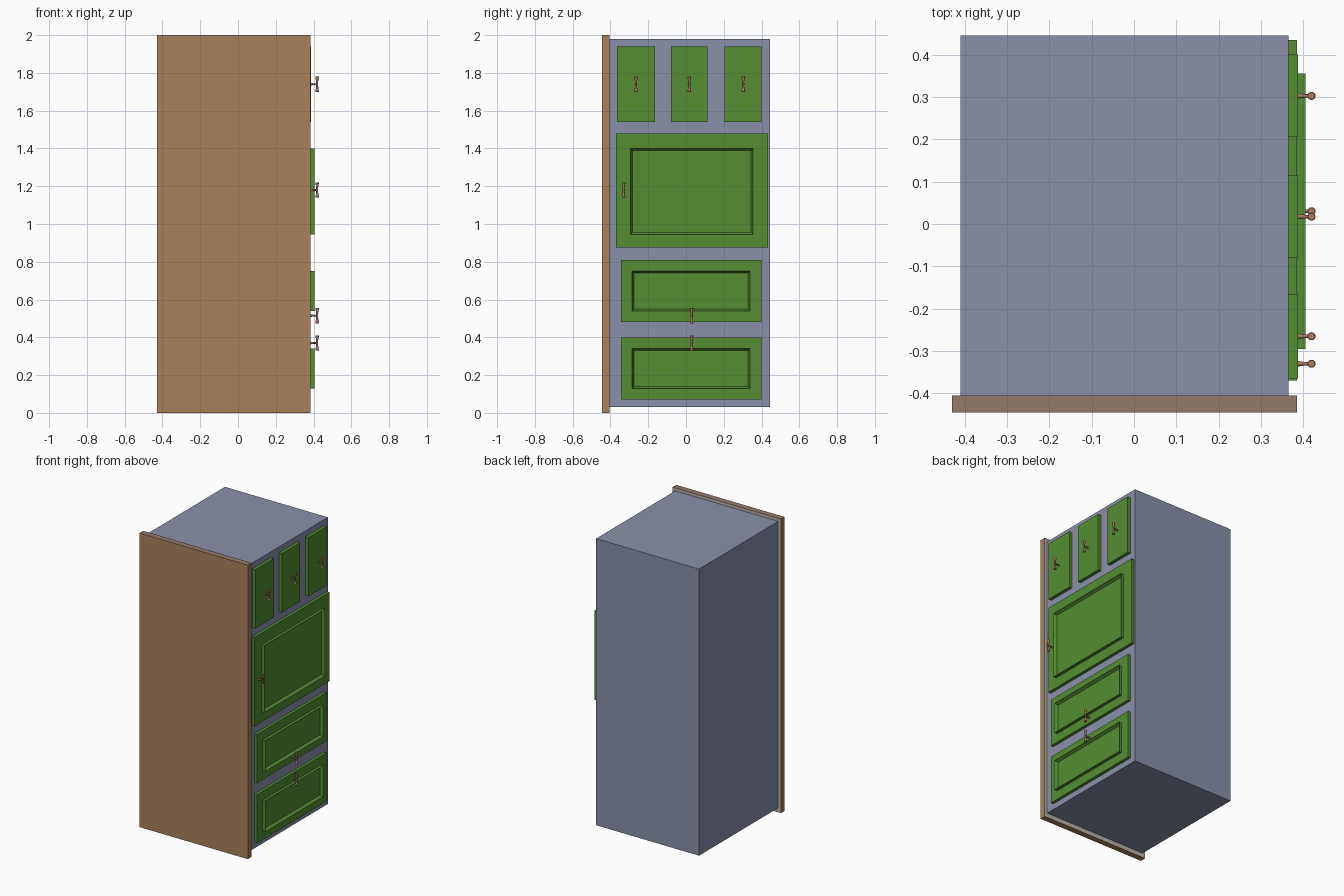
import bpy, bmesh, math
from mathutils import Matrix, Vector

if "Cube" in bpy.data.objects:
    bpy.data.objects.remove(bpy.data.objects["Cube"], do_unlink=True)


def material(name, rgb):
    linear = [(c / 255) ** 2.2 for c in rgb] + [1]
    m = bpy.data.materials.new(name)
    m.use_nodes = True
    m.diffuse_color = linear
    m.node_tree.nodes["Principled BSDF"].inputs["Base Color"].default_value = linear
    return m


grey = material("blue_grey_paint", (136, 143, 167))
green = material("green_paint", (84, 140, 54))
wood = material("wood", (166, 129, 91))
dark_wood = material("wood_top_edge", (147, 121, 106))
pale = material("pale_backing", (184, 176, 168))
copper = material("copper_handle", (172, 124, 96))


def finish(bm, name, *mats):
    mesh = bpy.data.meshes.new(name)
    bm.normal_update()
    bm.to_mesh(mesh)
    bm.free()
    obj = bpy.data.objects.new(name, mesh)
    bpy.context.collection.objects.link(obj)
    for m in mats:
        mesh.materials.append(m)
    return obj


def box_mesh(low, high):
    low, high = Vector(low), Vector(high)
    bm = bmesh.new()
    bmesh.ops.create_cube(bm, size=1, matrix=Matrix.Translation((low + high) / 2)
                          @ Matrix.Diagonal((*(high - low), 1)))
    return bm


# Cabinet body
finish(box_mesh((-0.41, -0.405, 0.03), (0.365, 0.445, 1.98)), "cabinet_body", grey)

# Side board, with its own colours on the top edge and the inner face
bm = box_mesh((-0.43, -0.445, 0), (0.385, -0.405, 2))
bm.normal_update()
for f in bm.faces:
    f.material_index = 1 if f.normal.z > 0.5 else 2 if f.normal.y > 0.5 else 0
finish(bm, "side_board", wood, dark_wood, pale)


def front_panel(name, y0, y1, z0, z1, face=0.385, frame=None):
    """Door or drawer front, optionally with a raised moulding frame."""
    finish(box_mesh((0.36, y0, z0), (face, y1, z1)), name, green)
    if frame:
        a, b, c, d = frame
        bm = box_mesh((face - 0.005, a, c), (0.405, b, d))
        bm.normal_update()
        outer = [f for f in bm.faces if f.normal.x > 0.5]
        bmesh.ops.inset_region(bm, faces=outer, thickness=0.015)
        for v in outer[0].verts:
            v.co.x = face + 0.001
        finish(bm, name + "_moulding", green)


def lathe(name, profile, matrix, segments=16):
    """Spin (radius, height) points about z, then place the result."""
    bm = bmesh.new()
    points = [bm.verts.new((r, 0, h)) for r, h in profile]
    edges = [bm.edges.new(pair) for pair in zip(points, points[1:])]
    bmesh.ops.spin(bm, geom=points + edges, cent=(0, 0, 0), axis=(0, 0, 1),
                   angle=math.tau, steps=segments)
    bmesh.ops.remove_doubles(bm, verts=bm.verts, dist=0.0001)
    bmesh.ops.recalc_face_normals(bm, faces=bm.faces)
    bm.transform(matrix)
    obj = finish(bm, name, copper)
    bpy.ops.object.select_all(action="DESELECT")
    obj.select_set(True)
    bpy.context.view_layer.objects.active = obj
    bpy.ops.object.shade_smooth_by_angle()


def handle(name, y, z):
    """Tapered stem carrying a waisted upright grip."""
    stem = [(0, 0), (0.007, 0), (0.004, 0.02), (0.004, 0.036), (0, 0.036)]
    half = [(0.005, 0.004), (0.006, 0.018), (0.0095, 0.038), (0.008, 0.041), (0, 0.041)]
    grip = [(r, -h) for r, h in reversed(half)] + half
    lathe(name + "_stem", stem,
          Matrix.Translation((0.384, y, z)) @ Matrix.Rotation(math.pi / 2, 4, "Y"))
    lathe(name + "_grip", grip, Matrix.Translation((0.419, y, z)))


# Three small upper doors
for i, (y0, y1) in enumerate([(-0.365, -0.165), (-0.08, 0.115), (0.205, 0.4)], 1):
    front_panel(f"upper_door_{i}", y0, y1, 1.54, 1.94, face=0.387)
    handle(f"upper_handle_{i}", (y0 + y1) / 2, 1.74)

# Large middle door
front_panel("middle_door", -0.37, 0.435, 0.875, 1.48, frame=(-0.295, 0.355, 0.945, 1.4))
handle("middle_handle", -0.33, 1.18)

# Two drawers
for name, z0, z1, grip_z in [("upper_drawer", 0.48, 0.81, 0.515), ("lower_drawer", 0.07, 0.4, 0.37)]:
    front_panel(name, -0.345, 0.4, z0, z1, frame=(-0.285, 0.34, z0 + 0.06, z1 - 0.06))
    handle(name + "_handle", 0.03, grip_z)
